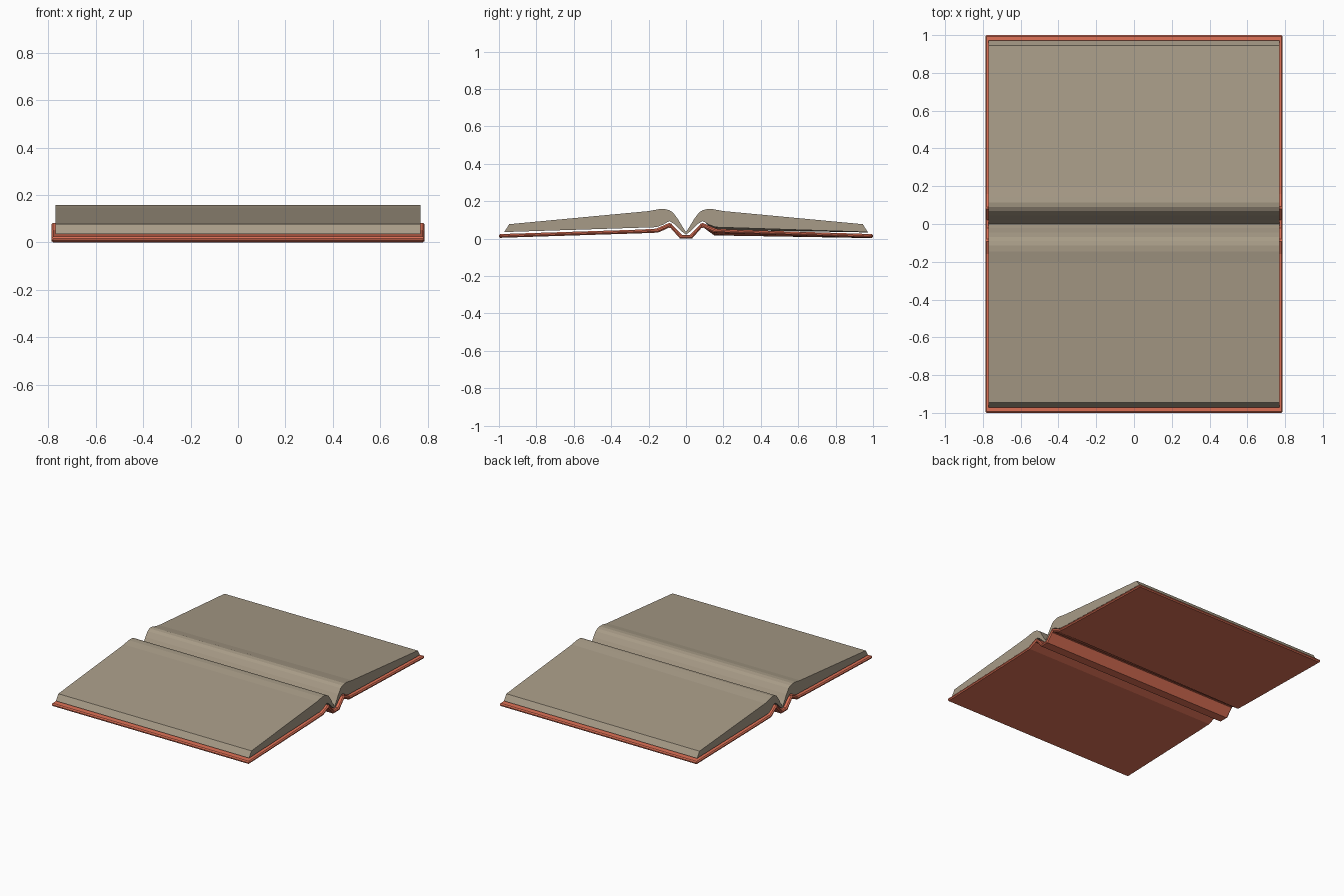
import bpy, bmesh

if "Cube" in bpy.data.objects:
    bpy.data.objects.remove(bpy.data.objects["Cube"])


def material(name, rgb):
    m = bpy.data.materials.new(name)
    m.diffuse_color = (*rgb, 1)
    m.use_nodes = True
    m.node_tree.nodes["Principled BSDF"].inputs["Base Color"].default_value = m.diffuse_color
    return m


def sheet_solid(name, top, bottom, half, sag, mat):
    """Extrude a strip section (matching top and bottom lines, y-z) along x;
    the back leaf sags a little at its -x end."""
    bm = bmesh.new()

    def droop(y, x):
        if x > 0 or y < 0.1:
            return 0
        return -sag * min(1, (y - 0.1) / 0.05) * (1.1 - y)

    rings = []
    for x in (-half, half):
        rings.append([[bm.verts.new((x, y, max(0, z + droop(y, x)))) for y, z in line]
                      for line in (top, bottom)])
    (t0, b0), (t1, b1) = rings
    n = len(top)
    for i in range(n - 1):
        j = i + 1
        for f in ((t0[i], t1[i], t1[j], t0[j]), (b0[i], b0[j], b1[j], b1[i]),
                  (t0[i], t0[j], b0[j], b0[i]), (t1[i], b1[i], b1[j], t1[j])):
            bm.faces.new(f)
    for i in (0, n - 1):
        bm.faces.new((t0[i], b0[i], b1[i], t1[i]))
    bmesh.ops.recalc_face_normals(bm, faces=bm.faces)
    me = bpy.data.meshes.new(name)
    bm.to_mesh(me)
    bm.free()
    ob = bpy.data.objects.new(name, me)
    bpy.context.collection.objects.link(ob)
    me.materials.append(mat)
    return ob


red = material("cover_red", (0.73, 0.165, 0.093))
paper = material("paper", (0.39, 0.33, 0.243))

# Cover: two boards, folded hinges and a flat spine
half_top = [(0.022, 0.02), (0.085, 0.086), (0.105, 0.077), (0.16, 0.053), (0.25, 0.048), (1, 0.024)]
half_bot = [(0.032, 0.0), (0.087, 0.062), (0.1, 0.054), (0.15, 0.032), (0.25, 0.028), (1, 0.004)]


def mirrored(line):
    return [(-y, z) for y, z in reversed(line)] + line


cover = sheet_solid("cover", mirrored(half_top), mirrored(half_bot), 0.787, 0.015, red)
bev = cover.modifiers.new("edge_bevel", 'BEVEL')
bev.width = 0.007
bev.segments = 1
bev.limit_method = 'ANGLE'
bev.angle_limit = 1.2

# Page block: bulging leaves meeting in the gutter
leaf_top = [(0.02, 0.065), (0.045, 0.107), (0.07, 0.14), (0.09, 0.152), (0.115, 0.158),
            (0.145, 0.157), (0.2, 0.147), (0.945, 0.077)]
leaf_bot = [(0.02, 0.036), (0.04, 0.056), (0.06, 0.076), (0.087, 0.093), (0.1, 0.088),
            (0.125, 0.073), (0.16, 0.061), (0.972, 0.035)]


def pages(line, z0):
    return [(-y, z) for y, z in reversed(line)] + [(0, z0)] + line


sheet_solid("pages", pages(leaf_top, 0.036), pages(leaf_bot, 0.021), 0.769, 0.015, paper)
